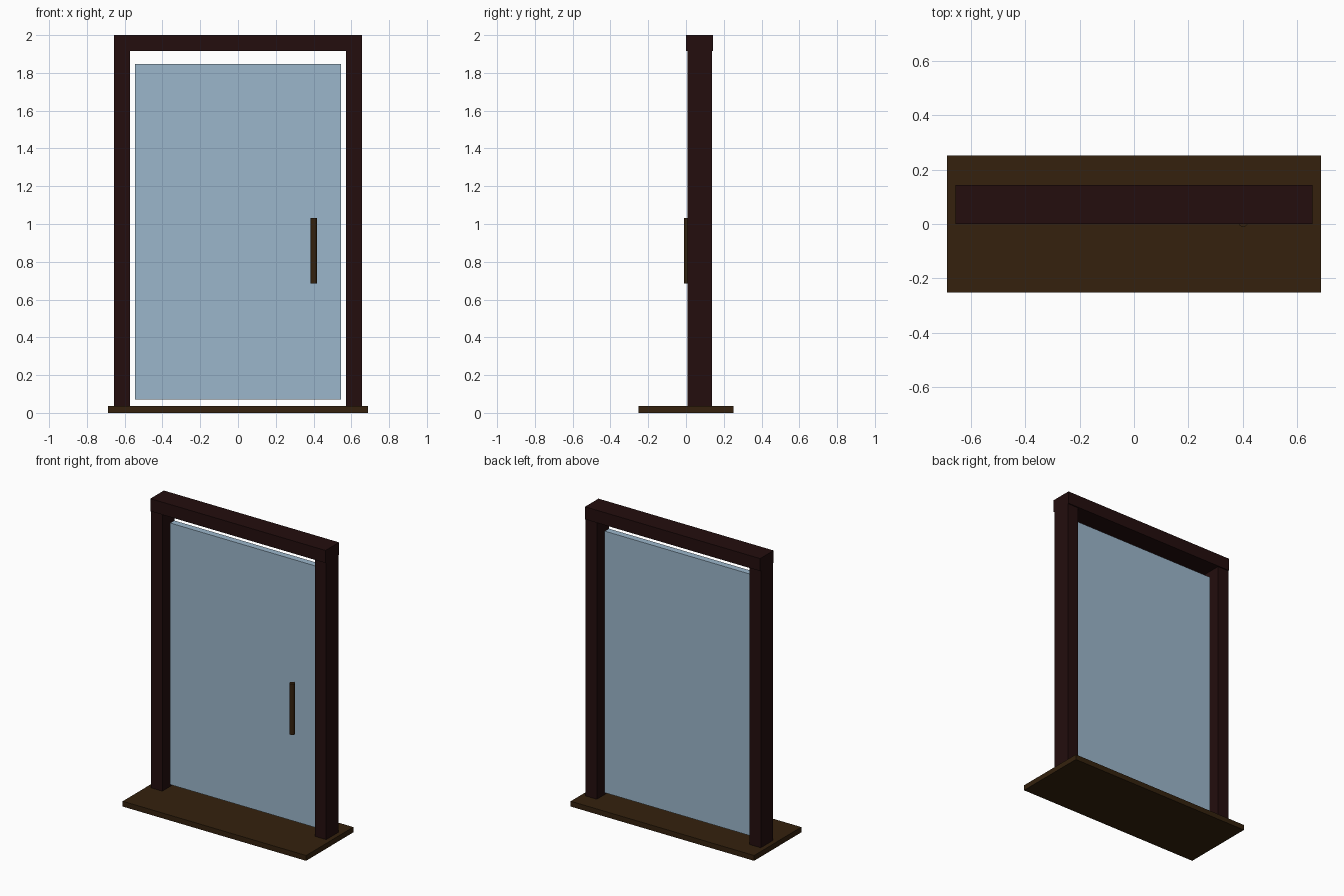
import bpy

if "Cube" in bpy.data.objects:
    bpy.data.objects.remove(bpy.data.objects["Cube"])


def material(name, rgb):
    m = bpy.data.materials.new(name)
    m.diffuse_color = (*rgb, 1.0)
    m.use_nodes = True
    m.node_tree.nodes["Principled BSDF"].inputs["Base Color"].default_value = m.diffuse_color
    return m


FRAME = material("dark red wood", (0.0170, 0.0042, 0.0042))
BROWN = material("dark brown", (0.0345, 0.0155, 0.0042))
GLASS = material("pale blue glass", (0.33, 0.47, 0.60))


def box(name, low, high, mat):
    """Axis-aligned box between two corners."""
    centre = [(a + b) / 2 for a, b in zip(low, high)]
    size = [b - a for a, b in zip(low, high)]
    bpy.ops.mesh.primitive_cube_add(size=1, location=centre)
    ob = bpy.context.object
    ob.name = name
    ob.scale = size
    bpy.ops.object.transform_apply(location=False, rotation=False, scale=True)
    ob.data.materials.append(mat)
    return ob


# Doorstep slab
box("doorstep", (-0.688, -0.2525, 0.0), (0.688, 0.2525, 0.036), BROWN)

# Side posts, sunk slightly into the doorstep
for side, name in ((-1, "left_post"), (1, "right_post")):
    x0, x1 = sorted((side * 0.573, side * 0.657))
    box(name, (x0, 0.007, 0.001), (x1, 0.137, 1.915), FRAME)

# Lintel, a little deeper than the posts
box("lintel", (-0.657, 0.0, 1.915), (0.657, 0.144, 2.0), FRAME)

# Door panel, set in the middle of the frame depth
box("glass_door", (-0.544, 0.05, 0.072), (0.544, 0.094, 1.846), GLASS)

# Upright round handle
bpy.ops.mesh.primitive_cylinder_add(vertices=24, radius=0.0175, depth=0.345,
                                    location=(0.402, 0.007, 0.858))
handle = bpy.context.object
handle.name = "door_handle"
handle.data.materials.append(BROWN)
bpy.ops.object.shade_smooth_by_angle()
